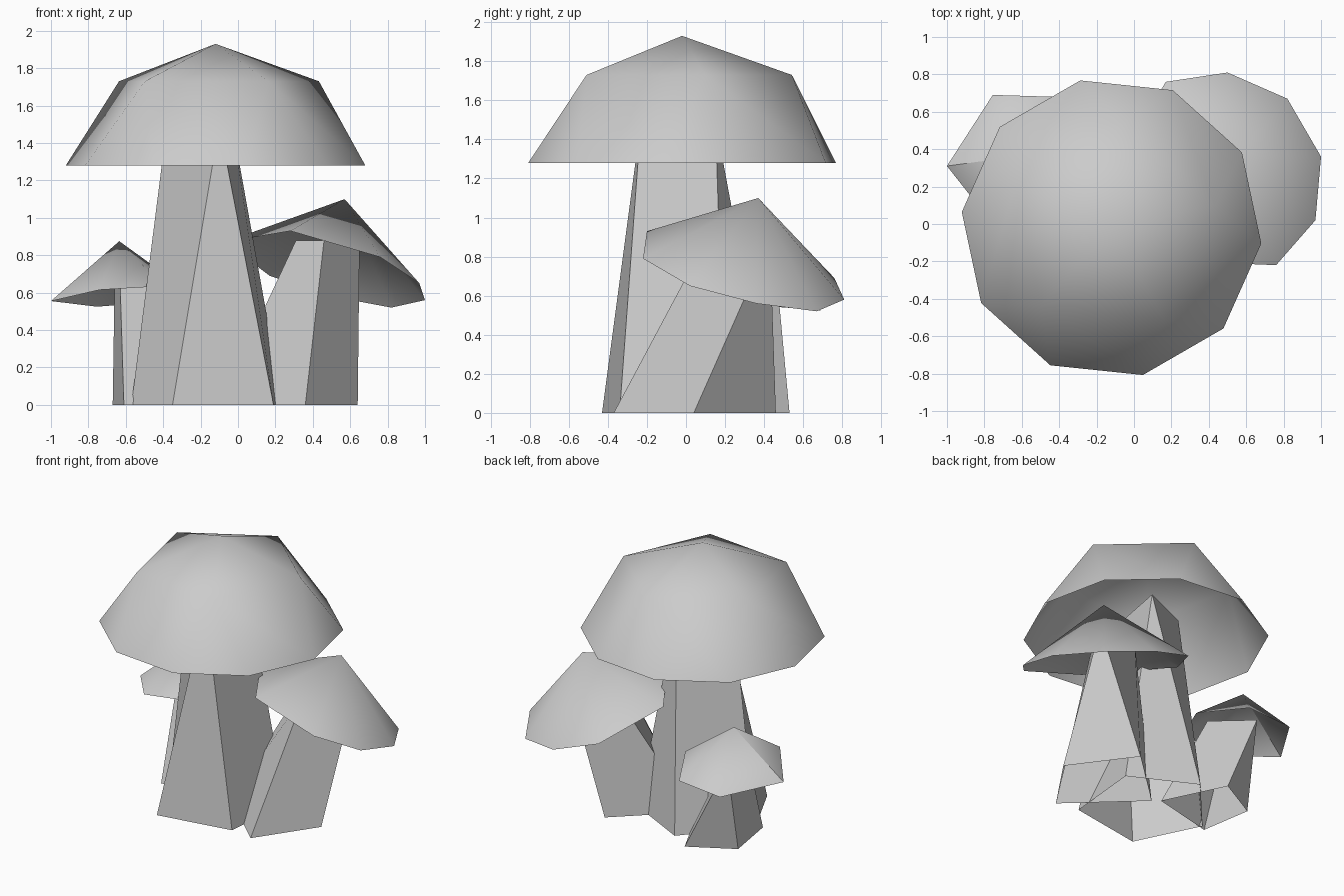
import bpy
import bmesh
import math
from mathutils import Vector

# Remove the default cube only
default_cube = bpy.data.objects.get("Cube")
if default_cube:
    bpy.data.objects.remove(default_cube, do_unlink=True)

# Single plain material
GREY = (0.6, 0.6, 0.6, 1.0)
material = bpy.data.materials.new("plain_grey")
material.use_nodes = True
material.diffuse_color = GREY
material.node_tree.nodes["Principled BSDF"].inputs["Base Color"].default_value = GREY


def finish(name, bm, smooth_angle=None):
    """Turn a bmesh into a named object with the shared material."""
    bmesh.ops.recalc_face_normals(bm, faces=bm.faces)
    mesh = bpy.data.meshes.new(name)
    bm.to_mesh(mesh)
    bm.free()
    mesh.materials.append(material)
    obj = bpy.data.objects.new(name, mesh)
    bpy.context.collection.objects.link(obj)
    if smooth_angle:
        bpy.ops.object.select_all(action="DESELECT")
        obj.select_set(True)
        bpy.context.view_layer.objects.active = obj
        bpy.ops.object.shade_smooth_by_angle(angle=math.radians(smooth_angle))
    return obj


def ring(bm, centre, radius, height, count, start_degrees):
    """Regular ring of vertices around a centre."""
    verts = []
    for i in range(count):
        a = math.radians(start_degrees) + math.tau * i / count
        verts.append(bm.verts.new((centre[0] + radius * math.cos(a),
                                   centre[1] + radius * math.sin(a), height)))
    return verts


def faceted_stem(name, base, top, height, merge):
    """Stem with an open base; several base corners run to one top corner."""
    bm = bmesh.new()
    lower = [bm.verts.new((x, y, 0)) for x, y in base]
    upper = [bm.verts.new((x, y, height)) for x, y in top]
    count = len(lower)
    for i in range(count):
        j = (i + 1) % count
        a, b = upper[merge[i]], upper[merge[j]]
        corners = [lower[i], lower[j], b]
        if a is not b:
            corners.append(a)
        bm.faces.new(corners)
    bm.faces.new(upper)
    return finish(name, bm)


def cone_cap(name, apex, rim):
    """Hollow, tilted cap: a fan from the apex to the rim."""
    bm = bmesh.new()
    tip = bm.verts.new(apex)
    edge = [bm.verts.new(Vector(p)) for p in rim]
    for i, v in enumerate(edge):
        bm.faces.new((tip, v, edge[(i + 1) % len(edge)]))
    return finish(name, bm, smooth_angle=40)


# Large hollow domed cap: tip, ring of five, rim of ten
bm = bmesh.new()
axis = (-0.12, -0.02)
tip = bm.verts.new((*axis, 1.93))
shoulder = ring(bm, axis, 0.565, 1.73, 5, 156)
rim = ring(bm, axis, 0.805, 1.28, 10, 138)
for i, v in enumerate(shoulder):
    following = shoulder[(i + 1) % len(shoulder)]
    a, b, c = (rim[(2 * i + k) % len(rim)] for k in range(3))
    bm.faces.new((tip, v, following))
    bm.faces.new((v, a, b))
    bm.faces.new((v, b, c, following))
finish("large_cap", bm, smooth_angle=40)

# Large stem
faceted_stem(
    "large_stem",
    base=[(-0.57, 0.02), (-0.35, -0.43), (0.19, -0.34), (0.24, 0.2), (-0.21, 0.43)],
    top=[(-0.38, 0.0), (-0.1, -0.23), (-0.03, 0.15)],
    height=1.5,
    merge=[0, 1, 1, 2, 2],
)

# Medium mushroom on the left side
faceted_stem(
    "medium_stem",
    base=[(0.36, -0.37), (0.64, 0.04), (0.33, 0.46), (-0.1, 0.06)],
    top=[(0.46, 0.1), (0.65, 0.43), (0.31, 0.38)],
    height=0.88,
    merge=[0, 1, 1, 2],
)
cone_cap(
    "medium_cap",
    apex=(0.57, 0.37, 1.1),
    rim=[(0.28, -0.2, 0.93), (0.76, -0.22, 0.79), (0.97, 0.02, 0.65),
         (1.0, 0.36, 0.56), (0.82, 0.67, 0.52), (0.5, 0.81, 0.58),
         (0.17, 0.76, 0.69), (-0.07, 0.36, 0.87)],
)

# Small mushroom on the right side
faceted_stem(
    "small_stem",
    base=[(-0.67, 0.36), (-0.61, -0.01), (-0.15, 0.1), (-0.36, 0.53)],
    top=[(-0.66, 0.47), (-0.63, 0.2), (-0.42, 0.25)],
    height=0.64,
    merge=[0, 1, 2, 0],
)
cone_cap(
    "small_cap",
    apex=(-0.635, 0.36, 0.875),
    rim=[(-1.0, 0.31, 0.555), (-0.74, -0.02, 0.615), (-0.4, 0.03, 0.635),
         (-0.24, 0.35, 0.59), (-0.42, 0.68, 0.55), (-0.755, 0.69, 0.525)],
)
